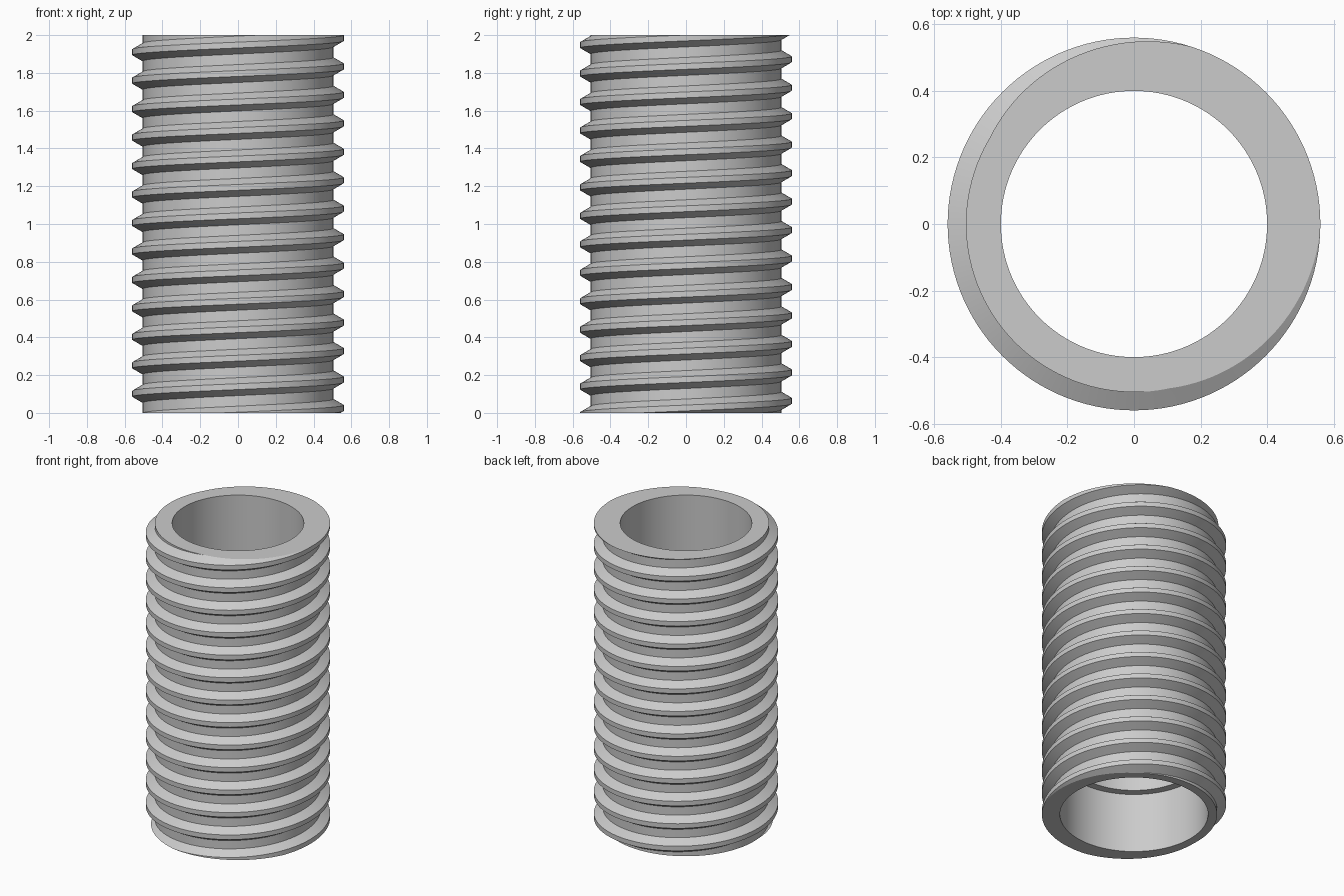
import bpy, bmesh, math

if "Cube" in bpy.data.objects:
    bpy.data.objects.remove(bpy.data.objects["Cube"])

HEIGHT, SEGS = 2.0, 120
PITCH = 0.1507
CREST_Z = 0.026          # crest height at +x, first turn
CORE_R, CREST_R = 0.505, 0.56
BORE_R, SOCKET_R, SOCKET_DEPTH = 0.40, 0.45, 0.40
HALF_CREST, FLANK = 0.0155, 0.032

steel = bpy.data.materials.new("plain grey")
steel.use_nodes = True
grey = (0.6, 0.6, 0.6, 1)
steel.diffuse_color = grey
steel.node_tree.nodes["Principled BSDF"].inputs["Base Color"].default_value = grey


def polar(r, angle, z):
    return (r * math.cos(angle), r * math.sin(angle), z)


bm = bmesh.new()

# Outer thread: one helical strip whose turns share their edges
half_base = HALF_CREST + FLANK
profile = [(CORE_R, -half_base), (CREST_R, -HALF_CREST),
           (CREST_R, HALF_CREST), (CORE_R, half_base)]
turns = int(HEIGHT / PITCH) + 5
cols = []
for i in range(turns * SEGS + 1):
    angle = math.tau * (i % SEGS) / SEGS
    z = CREST_Z + PITCH * (i / SEGS - 2)
    cols.append([bm.verts.new(polar(r, angle, z + dz)) for r, dz in profile])
for i in range((turns - 1) * SEGS):
    a = cols[i] + [cols[i + SEGS][0]]
    b = cols[i + 1] + [cols[i + 1 + SEGS][0]]
    for k in range(4):
        bm.faces.new((a[k], b[k], b[k + 1], a[k + 1]))
bmesh.ops.delete(bm, geom=[v for v in bm.verts if not v.link_faces], context='VERTS')

# Trim the thread flat at both ends
for z, up in ((0, -1), (HEIGHT, 1)):
    bmesh.ops.bisect_plane(bm, geom=bm.verts[:] + bm.edges[:] + bm.faces[:], dist=1e-6,
                           plane_co=(0, 0, z), plane_no=(0, 0, up), clear_outer=True)

# Bore with a wider socket at the bottom
rings = [[bm.verts.new(polar(r, math.tau * i / SEGS, z)) for i in range(SEGS)]
         for r, z in ((SOCKET_R, 0), (SOCKET_R, SOCKET_DEPTH),
                      (BORE_R, SOCKET_DEPTH), (BORE_R, HEIGHT))]
for low, high in zip(rings, rings[1:]):
    for i in range(SEGS):
        j = (i + 1) % SEGS
        bm.faces.new((low[j], low[i], high[i], high[j]))

# Flat end rings between thread and bore
for z, up in ((0, -1), (HEIGHT, 1)):
    rim = [e for e in bm.edges if e.is_boundary
           and all(abs(v.co.z - z) < 1e-4 for v in e.verts)]
    bmesh.ops.triangle_fill(bm, edges=rim, use_beauty=True, normal=(0, 0, up))

bmesh.ops.recalc_face_normals(bm, faces=bm.faces[:])
mesh = bpy.data.meshes.new("threaded_pipe")
bm.to_mesh(mesh)
bm.free()
mesh.materials.append(steel)
pipe = bpy.data.objects.new("threaded_pipe", mesh)
bpy.context.collection.objects.link(pipe)

# Smooth round walls, sharp thread edges
bpy.ops.object.select_all(action='DESELECT')
pipe.select_set(True)
bpy.context.view_layer.objects.active = pipe
bpy.ops.object.shade_smooth_by_angle(angle=math.radians(25))
